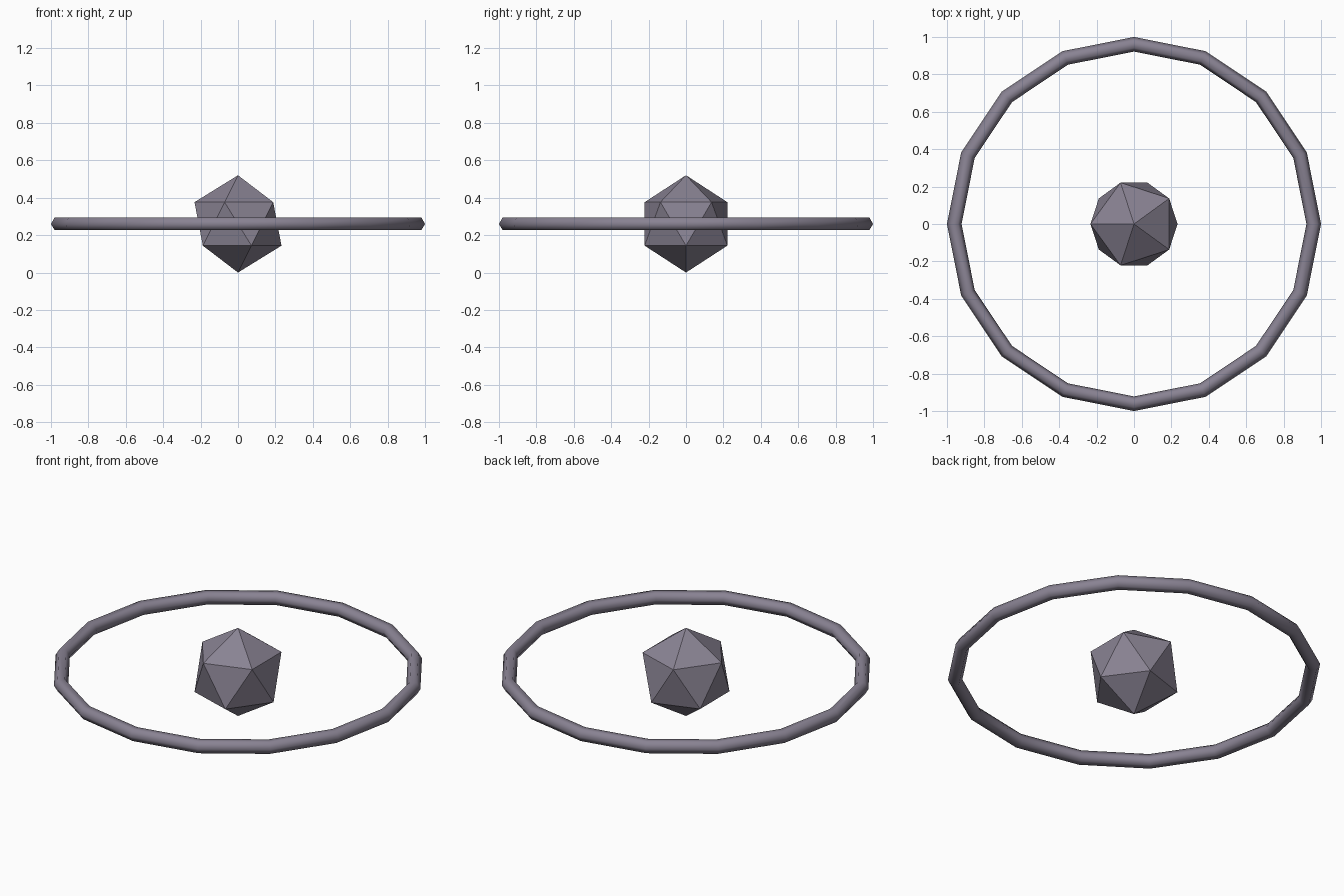
import bpy
from math import pi

if "Cube" in bpy.data.objects:
    bpy.data.objects.remove(bpy.data.objects["Cube"])

CORE_RADIUS = 0.26
TUBE_RADIUS = 0.039

# Dark purple-grey shared by both parts
stone = bpy.data.materials.new("purple_grey")
stone.diffuse_color = (0.25, 0.225, 0.29, 1)
stone.use_nodes = True
stone.node_tree.nodes["Principled BSDF"].inputs["Base Color"].default_value = stone.diffuse_color

# Faceted core, flat shaded, resting on z = 0
bpy.ops.mesh.primitive_ico_sphere_add(
    subdivisions=1, radius=CORE_RADIUS,
    location=(0, 0, CORE_RADIUS), rotation=(0, 0, pi))
core = bpy.context.object
core.name = "core"
core.data.materials.append(stone)
bpy.ops.object.shade_flat()

# Surrounding ring: 16 sections of a smooth-shaded hexagonal tube
bpy.ops.mesh.primitive_torus_add(
    major_segments=16, minor_segments=6,
    major_radius=1 - TUBE_RADIUS, minor_radius=TUBE_RADIUS,
    location=(0, 0, CORE_RADIUS))
ring = bpy.context.object
ring.name = "ring"
ring.data.materials.append(stone)
bpy.ops.object.shade_smooth()
